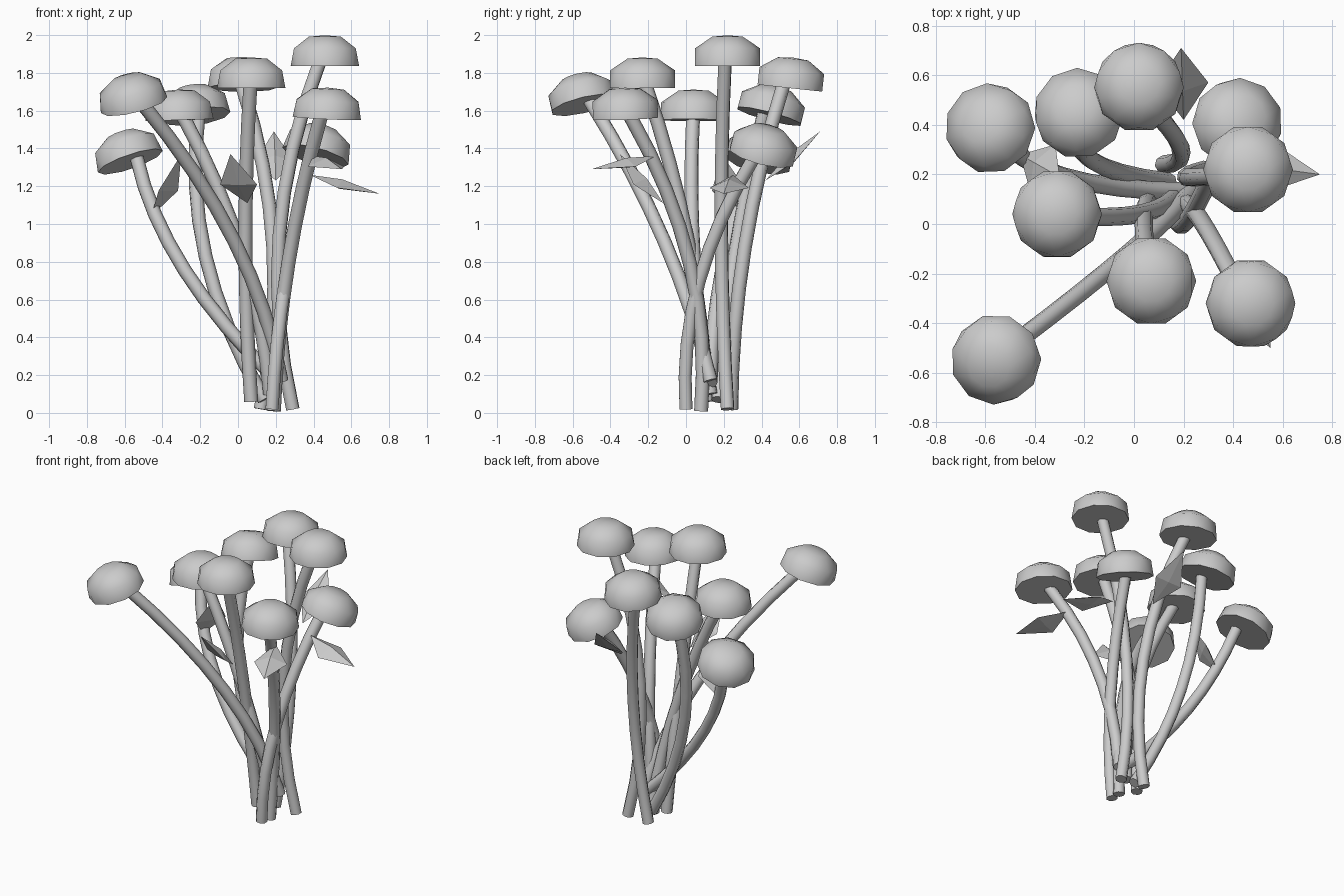
import bpy, bmesh, math
from mathutils import Vector

if "Cube" in bpy.data.objects:
    bpy.data.objects.remove(bpy.data.objects["Cube"])

UP = Vector((0, 0, 1))


def link(name, bm):
    me = bpy.data.meshes.new(name)
    bm.normal_update()
    bm.to_mesh(me)
    bm.free()
    ob = bpy.data.objects.new(name, me)
    bpy.context.collection.objects.link(ob)
    return ob


# Domed head: ten-sided, smooth top and flat underside
def head(i, base, tilt):
    bm = bmesh.new()
    rings = []
    for k, (r, z) in enumerate([(0.181, 0), (0.172, 0.093), (0.085, 0.155)]):
        rings.append([bm.verts.new((r * math.cos(a), r * math.sin(a), z))
                      for a in (math.tau * (j + 0.5 * k) / 10 for j in range(10))])
    top = bm.verts.new(UP * 0.162)
    for j in range(10):
        n = (j + 1) % 10
        for lo, hi in zip(rings, rings[1:]):
            bm.faces.new((lo[j], lo[n], hi[j]))
            bm.faces.new((lo[n], hi[n], hi[j]))
        bm.faces.new((rings[-1][j], rings[-1][n], top))
    for f in bm.faces:
        f.smooth = True
    under = bm.faces.new(rings[0][::-1])
    for e in under.edges:
        e.smooth = False
    ob = link(f"flower_head_{i}", bm)
    ob.rotation_mode = 'QUATERNION'
    ob.rotation_quaternion = UP.rotation_difference(Vector((base.x * tilt, base.y * tilt, 1)))
    ob.location = base


# Stem: capped tube along a parabola through foot, middle and head
def stem(i, a, b, c):
    cu = bpy.data.curves.new(f"stem_{i}", 'CURVE')
    cu.dimensions = '3D'
    cu.bevel_depth = 0.037
    cu.bevel_resolution = 2
    cu.use_fill_caps = True
    s1 = (b - a) / (b.z - a.z)
    s2 = (c - b) / (c.z - b.z)
    bend = (s2 - s1) / (c.z - a.z)
    sp = cu.splines.new('POLY')
    steps = 8
    sp.points.add(steps)
    for k, p in enumerate(sp.points):
        z = a.z + (c.z - a.z) * k / steps
        co = a + s1 * (z - a.z) + bend * (z - a.z) * (z - b.z)
        p.co = (co.x, co.y, z, 1)
    sp.use_smooth = True
    bpy.context.collection.objects.link(bpy.data.objects.new(f"stem_{i}", cu))


# Kite-shaped leaf folded along its midrib, wings drooping
def leaf(i, base, tip):
    bm = bmesh.new()
    d = tip - base
    side = d.cross(UP).normalized() * 0.105
    n = side.cross(d).normalized()
    mid = base.lerp(tip, 0.45)
    rim = [bm.verts.new(v) for v in (base, mid + side - n * 0.025, tip, mid - side - n * 0.025)]
    for h in (0.022, -0.03):
        c = bm.verts.new(mid + n * h)
        for j in range(4):
            bm.faces.new((rim[j], rim[(j + 1) % 4], c))
    bmesh.ops.recalc_face_normals(bm, faces=bm.faces)
    link(f"leaf_{i}", bm)


# Each flower: stem foot, stem middle, head base, outward tilt
flowers = [
    ((.22, .13, .16), (-.31, .2, .8), (-.57, .38, 1.33), .6),
    ((.14, .17, .07), (-.16, .25, .78), (-.22, .44, 1.57), .6),
    ((.12, .24, .02), (.19, .3, .8), (.02, .55, 1.72), .2),
    ((.18, 0, .02), (.25, .07, .7), (.41, .4, 1.36), .65),
    ((.29, .22, .02), (.21, .19, .75), (.46, .22, 1.837), 0),
    ((.17, .13, .1), (.02, .04, .85), (-.31, .04, 1.55), .1),
    ((.07, .11, .06), (.04, .03, .8), (.07, -.23, 1.72), 0),
    ((.19, .08, .01), (.26, .03, .75), (.47, -.32, 1.56), .1),
    ((.23, .13, .17), (.01, -.09, .85), (-.55, -.54, 1.63), .45),
]
for i, (foot, mid, base, tilt) in enumerate(flowers, 1):
    base = Vector(base)
    head(i, base, tilt)
    end = Vector((base.x * 0.94, base.y * 0.94, base.z + 0.02))
    stem(i, Vector(foot), Vector(mid), end)

# Each leaf: base and tip
leaves = [
    ((.38, .25, 1.26), (.75, .2, 1.16)),
    ((.05, -.12, 1.11), (-.04, -.35, 1.37)),
    ((.4, -.16, 1.36), (.55, -.5, 1.29)),
    ((-.46, .28, 1.04), (-.3, .19, 1.37)),
    ((.2, .42, 1.23), (.19, .71, 1.49)),
]
for i, (base, tip) in enumerate(leaves, 1):
    leaf(i, Vector(base), Vector(tip))
